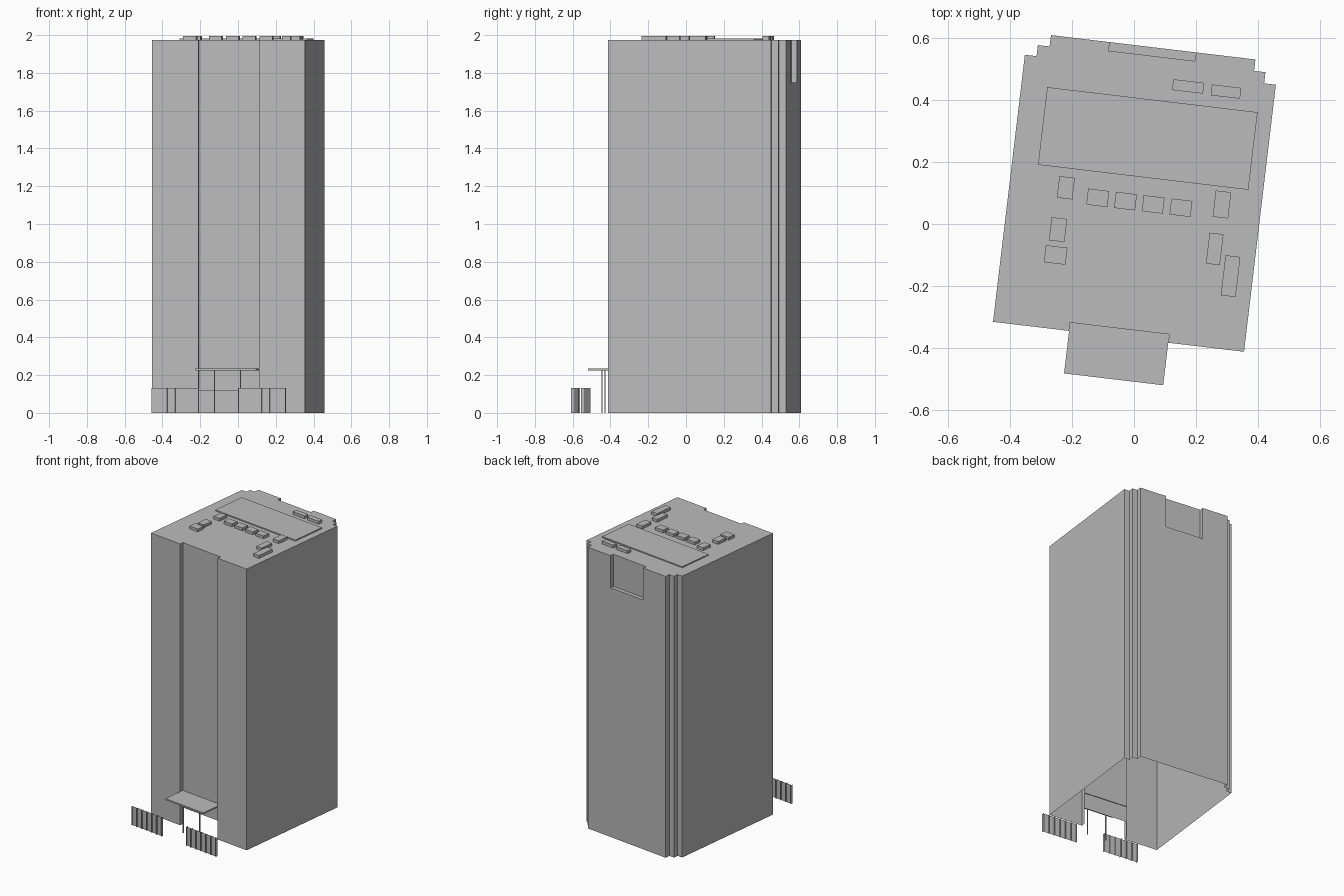
import bpy, bmesh, math
from mathutils import Matrix, Vector

if "Cube" in bpy.data.objects:
    bpy.data.objects.remove(bpy.data.objects["Cube"])

concrete = bpy.data.materials.new("concrete_grey")
concrete.use_nodes = True
grey = (0.5, 0.5, 0.5, 1)
concrete.diffuse_color = grey
concrete.node_tree.nodes["Principled BSDF"].inputs["Base Color"].default_value = grey

# The whole building is turned slightly on its plot
TURN = Matrix.Rotation(math.radians(-6.8), 4, 'Z')
ROOF, TOP, NICHE = 1.975, 2.0, 1.75


def finish(name, bm):
    mesh = bpy.data.meshes.new(name)
    bm.transform(TURN)
    bm.to_mesh(mesh)
    bm.free()
    mesh.materials.append(concrete)
    ob = bpy.data.objects.new(name, mesh)
    bpy.context.collection.objects.link(ob)
    return ob


def box(name, x0, x1, y0, y1, z0, z1):
    bm = bmesh.new()
    bmesh.ops.create_cube(bm, size=1)
    bm.transform(Matrix.Translation(((x0 + x1) / 2, (y0 + y1) / 2, (z0 + z1) / 2))
                 @ Matrix.Diagonal((x1 - x0, y1 - y0, z1 - z0, 1)))
    return finish(name, bm)


def quad(bm, a, b, z0, z1):
    bm.faces.new([bm.verts.new((*p, z)) for p, z in ((a, z0), (b, z0), (b, z1), (a, z1))])


def shell(name, outline, z0, z1, raised=None, lift=0):
    """Walls and a roof without a floor; one wall may start higher."""
    bm = bmesh.new()
    for i, a in enumerate(outline):
        b = outline[(i + 1) % len(outline)]
        quad(bm, a, b, lift if i == raised else z0, z1)
    bm.faces.new([bm.verts.new((*p, z1)) for p in outline])
    return finish(name, bm)


# Footprint pieces, counter-clockwise
L0, L1, L2 = -0.414, -0.376, -0.338
R0, R1, R2 = 0.401, 0.363, 0.326
FRONT, RECESS, COURT = -0.367, -0.34, -0.052
B0, B1, B2 = 0.5, 0.536, 0.573
NL, NR = -0.167, 0.155          # front recess sides
KL, KR, KB = -0.147, 0.133, 0.545  # back niche sides and depth


def front(left, right, depth):
    return [(left, FRONT), (NL, FRONT), (NL, depth), (NR, depth), (NR, FRONT), (right, FRONT)]


niche = [(KR, B2), (KR, KB), (KL, KB), (KL, B2)]
back_right = [(R1, B1), (R2, B1), (R2, B2)]
back_left = [(L2, B2), (L2, B1), (L1, B1)]
base = front(L0, R0, RECESS) + [(R0, B0), (R1, B0)] + back_right
ends = back_left + [(L1, B0), (L0, B0)]

# Tower walls, with an open entrance below the recessed wall
shell("tower_lower_walls", base + ends, 0, NICHE, raised=2, lift=0.115)
shell("tower_upper_walls", base + niche + ends, NICHE, ROOF)

# Parapet running round the roof, the roof court and the back niche
bm = bmesh.new()
rim = front(L1, R1, COURT) + back_right + niche + back_left
face = bm.faces.new([bm.verts.new((*p, ROOF)) for p in rim])
bmesh.ops.inset_region(bm, faces=[face], thickness=0.01, use_even_offset=True)
bmesh.ops.delete(bm, geom=[face], context='FACES_ONLY')
ext = bmesh.ops.extrude_face_region(bm, geom=bm.faces[:])
bmesh.ops.translate(bm, vec=(0, 0, TOP - ROOF),
                    verts=[g for g in ext["geom"] if isinstance(g, bmesh.types.BMVert)])
bmesh.ops.recalc_face_normals(bm, faces=bm.faces)
finish("roof_parapet", bm)

# Roof deck and plant boxes: centre x, centre y, width, depth
box("roof_deck", -0.33, R1 - 0.01, 0.153, 0.405, ROOF, ROOF + 0.008)
box("roof_side_box", 0.305, R1 - 0.01, -0.195, -0.065, ROOF, ROOF + 0.02)
units = [(-0.232, 0.09, 0.05, 0.07), (-0.241, -0.047, 0.05, 0.075),
         (-0.239, -0.129, 0.07, 0.055), (0.274, 0.096, 0.05, 0.085),
         (0.268, -0.049, 0.045, 0.1), (0.121, 0.461, 0.1, 0.035),
         (0.244, 0.459, 0.095, 0.035)]
units += [(-0.126 + 0.09 * i, 0.07, 0.068, 0.052) for i in range(4)]
for i, (x, y, w, d) in enumerate(units):
    box(f"roof_unit_{i + 1}", x - w / 2, x + w / 2, y - d / 2, y + d / 2, ROOF, ROOF + 0.02)

# Entrance canopy on two thin posts
box("entrance_canopy", NL, NR, -0.505, -0.335, 0.225, 0.235)
for side, x in (("right", -0.073), ("left", 0.066)):
    box(f"canopy_post_{side}", x - 0.003, x + 0.003, -0.443, -0.437, 0, 0.225)

# Two thin screens in front, each with a row of short cross fins
for side, start in (("right", -0.393), ("left", 0.069)):
    bm = bmesh.new()
    y, step = -0.566, 0.042
    for i in range(6):
        x = start + i * step
        quad(bm, (x, y), (x + step, y), 0, 0.132)
    for i in range(7):
        x = start + i * step
        quad(bm, (x, y - 0.01), (x, y + 0.01), 0, 0.132)
    finish(f"front_screen_{side}", bm)
